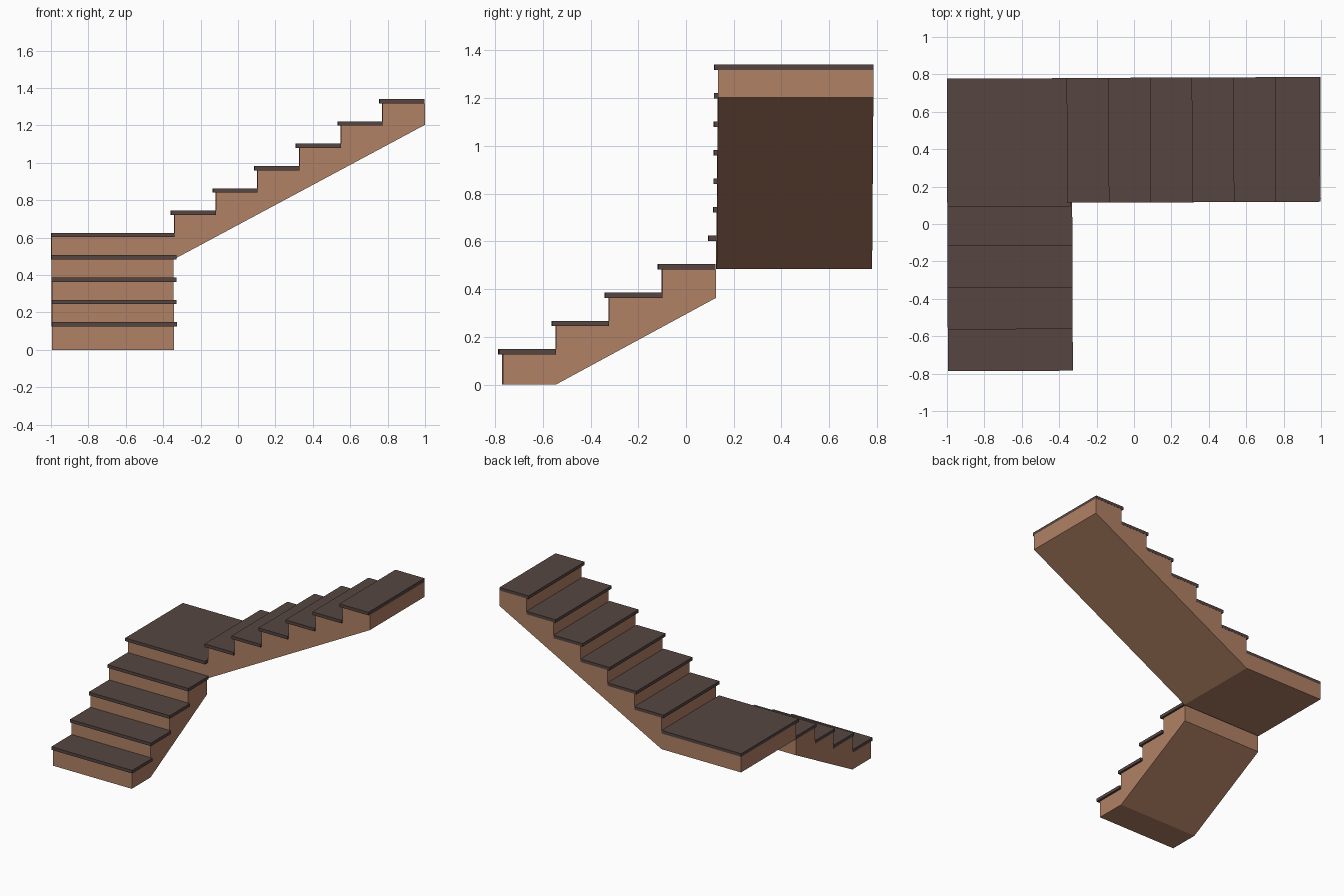
import bpy
import bmesh
from mathutils import Matrix, Vector

if "Cube" in bpy.data.objects:
    bpy.data.objects.remove(bpy.data.objects["Cube"])

RISE, RUN, THICK = 0.1192, 0.2228, 0.023
TOP0 = 0.148                                  # top of first tread
TURN = Matrix.Rotation(0.004, 4, 'Z')         # the stair sits very slightly turned


def material(name, rgb):
    m = bpy.data.materials.new(name)
    m.diffuse_color = (*rgb, 1)
    m.use_nodes = True
    m.node_tree.nodes["Principled BSDF"].inputs["Base Color"].default_value = m.diffuse_color
    return m


WOOD = material("warm_brown_wood", (0.44, 0.22, 0.13))
DARK = material("dark_brown_tread", (0.092, 0.061, 0.053))


def prism(name, points, push, mat):
    """Extrude a closed flat outline along a vector."""
    bm = bmesh.new()
    face = bm.faces.new([bm.verts.new(p) for p in points])
    ext = bmesh.ops.extrude_face_region(bm, geom=[face])
    verts = [v for v in ext["geom"] if isinstance(v, bmesh.types.BMVert)]
    bmesh.ops.translate(bm, verts=verts, vec=Vector(push))
    bmesh.ops.recalc_face_normals(bm, faces=bm.faces)
    bm.transform(TURN)
    me = bpy.data.meshes.new(name)
    bm.to_mesh(me)
    bm.free()
    me.materials.append(mat)
    ob = bpy.data.objects.new(name, me)
    bpy.context.collection.objects.link(ob)


def box(name, x0, x1, y0, y1, z0, z1, mat):
    prism(name, [(x0, y0, z0), (x1, y0, z0), (x1, y1, z0), (x0, y1, z0)],
          (0, 0, z1 - z0), mat)


def top(i):
    return TOP0 + RISE * i


def step_outline(start, first, count, end):
    """Stepped upper edge of a flight as (run, height) pairs."""
    pts = []
    for i in range(count):
        h = top(first + i) - THICK
        a = start + RUN * i
        b = end if i == count - 1 else a + RUN
        pts += [(a, h), (b, h)]
    return pts


# Lower flight, climbing towards the back
Y0, YL = -0.766, 0.127
low = [(Y0, 0)] + step_outline(Y0, 0, 4, YL) + [(YL, 0.363), (Y0 + RUN, 0)]
prism("lower_flight_body", [(-0.997, y, z) for y, z in low], (0.652, 0, 0), WOOD)
for i in range(4):
    y = Y0 + RUN * i
    box(f"lower_tread_{i + 1}", -0.998, -0.33, y - 0.017, y + RUN,
        top(i) - THICK, top(i), DARK)

# Corner landing
X0, YB = -0.34, 0.781
box("landing_body", -0.997, X0, YL + 0.003, YB, 0.485, top(4) - THICK, WOOD)
box("landing_tread", -0.998, X0, 0.096, YB, top(4) - THICK, top(4), DARK)

# Upper flight, climbing to the right
up = [(X0, 0.485)] + step_outline(X0, 5, 6, 0.999) + [(0.999, 1.202)]
prism("upper_flight_body", [(x, YL + 0.003, z) for x, z in up],
      (0, YB - YL - 0.003, 0), WOOD)
for i in range(6):
    x = X0 + RUN * i
    box(f"upper_tread_{i + 1}", x - 0.017, min(x + RUN, 1.0), 0.115, YB + 0.001,
        top(5 + i) - THICK, top(5 + i), DARK)
